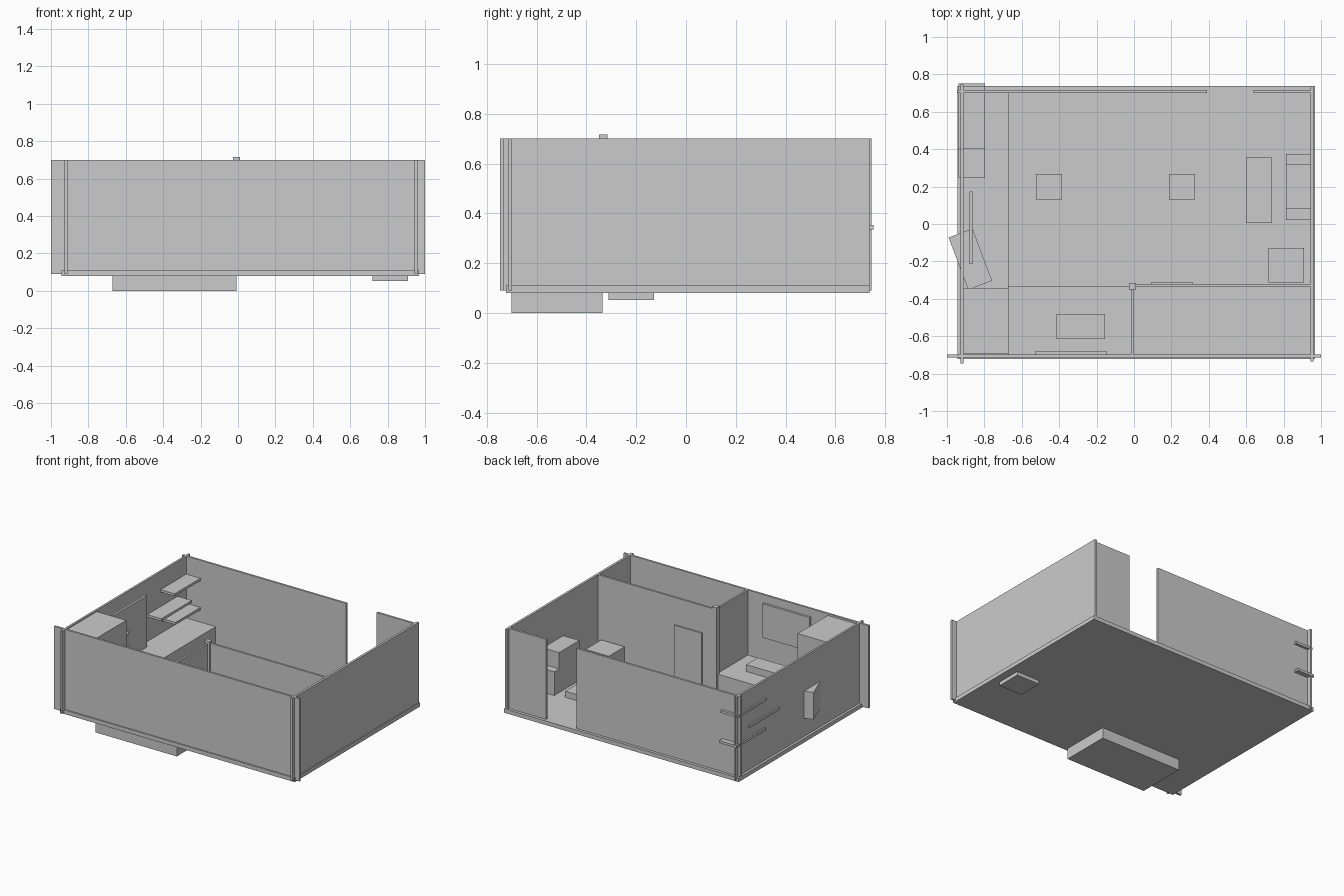
import bpy
from math import atan2


def box(name, x0, x1, y0, y1, z0, z1, angle=0.0):
    """Axis-aligned block given by its limits, optionally turned about z."""
    bpy.ops.mesh.primitive_cube_add(
        size=1, location=((x0 + x1) / 2, (y0 + y1) / 2, (z0 + z1) / 2),
        rotation=(0, 0, angle))
    ob = bpy.context.object
    ob.name = name
    ob.scale = (x1 - x0, y1 - y0, z1 - z0)
    return ob


FLOOR = 0.11   # top of the floor slab
BASE = 0.09    # underside of the walls, let into the slab
TOP = 0.70     # top of the walls
DESK = 0.245   # top of the desk

# Floor slab
box("floor", -0.945, 0.968, -0.722, 0.737, 0.08, FLOOR)

# Outer walls, overlapping at the corners, with a doorway at the back
box("front_wall", -1.0, 1.0, -0.713, -0.698, BASE, TOP)
box("left_wall", -0.927, -0.912, -0.747, 0.745, BASE, TOP)
box("right_wall", 0.943, 0.96, -0.735, 0.737, BASE, TOP)
box("back_wall_long", -0.945, 0.39, 0.70, 0.716, BASE, TOP)
box("back_wall_short", 0.64, 0.943, 0.70, 0.716, BASE, TOP)

# Inner partitions and the post where they meet
box("partition_side", -0.016, -0.002, -0.70, -0.33, BASE, TOP)
box("partition_long", -0.005, 0.945, -0.336, -0.321, BASE, TOP)
box("partition_post", -0.027, 0.011, -0.35, -0.316, BASE, 0.717)
box("inner_door", 0.09, 0.315, -0.322, -0.312, FLOOR, 0.50)

# Bed corner: the bed base drops below the slab
box("bed", -0.672, -0.009, -0.70, -0.335, 0.0, 0.22)
box("pillow", -0.415, -0.155, -0.615, -0.48, 0.215, 0.27)
box("wall_picture", -0.53, -0.145, -0.70, -0.682, 0.39, 0.64)
box("wardrobe", -0.914, -0.672, -0.692, -0.342, FLOOR, 0.69)

# Desk with screen and turned computer tower
box("desk", -0.914, -0.672, -0.345, 0.702, FLOOR, DESK)
box("screen", -0.88, -0.863, -0.215, 0.175, DESK, 0.625)
box("tower", -0.943, -0.807, -0.337, -0.039, DESK, 0.445,
    angle=atan2(0.105, 0.28))

# Staggered wall shelves
for i, (y0, y1, z) in enumerate([(0.40, 0.735, 0.55),
                                 (0.245, 0.60, 0.425),
                                 (0.41, 0.752, 0.335)]):
    box(f"shelf_{i + 1}", -0.938, -0.797, y0, y1, z, z + 0.018)

# Stools
for name, x in (("stool_left", -0.455), ("stool_right", 0.257)):
    box(name, x - 0.069, x + 0.069, 0.13, 0.268, FLOOR, 0.21)

# Seating area: low table, cabinet with a raised middle block, side chest
box("low_table", 0.60, 0.737, 0.006, 0.355, FLOOR, 0.155)
box("media_cabinet", 0.812, 0.945, 0.022, 0.375, FLOOR, 0.285)
box("media_block", 0.812, 0.945, 0.083, 0.318, 0.28, 0.405)
box("side_chest", 0.72, 0.91, -0.312, -0.128, 0.053, 0.232)
